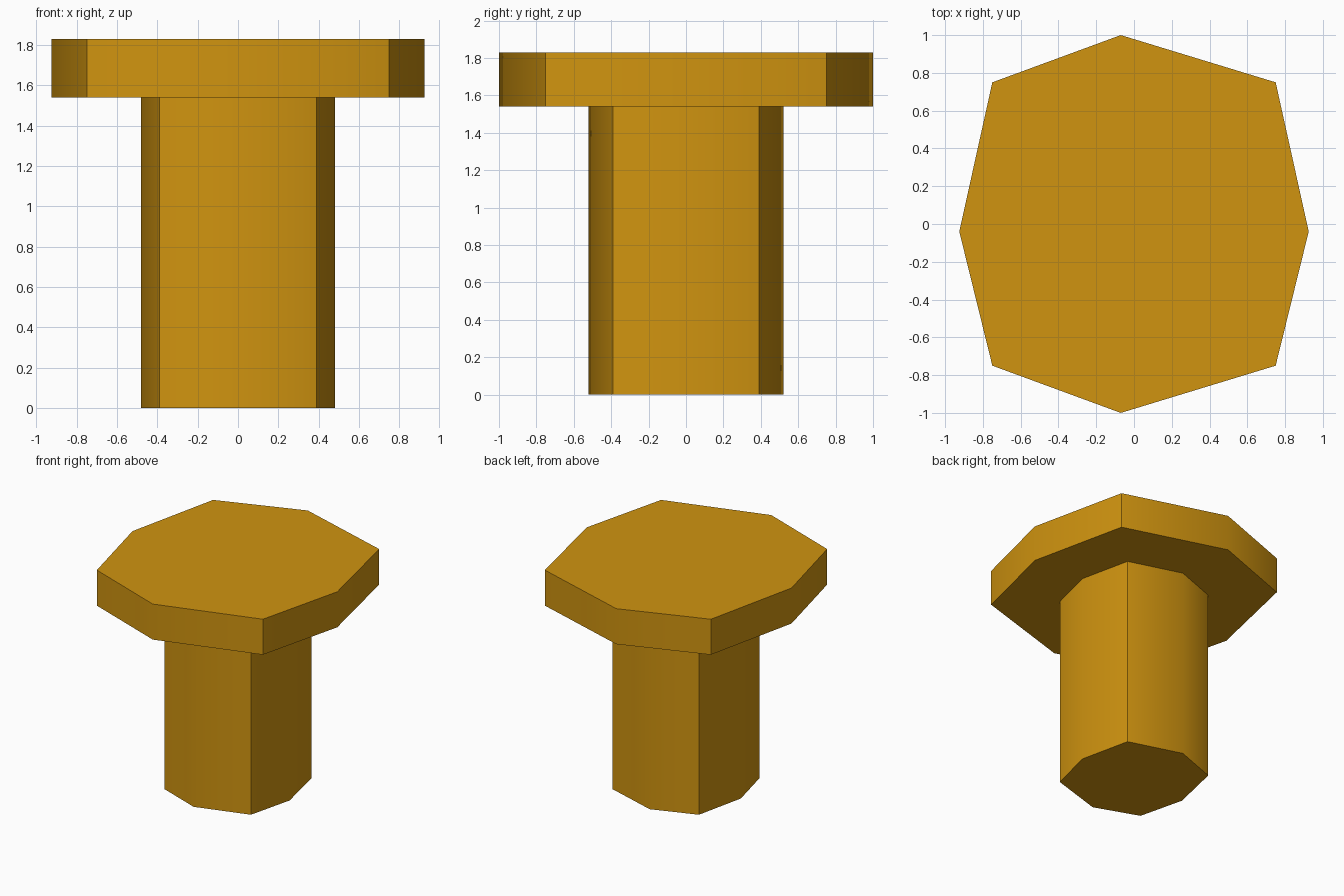
import bpy
import bmesh
import math

cube = bpy.data.objects.get("Cube")
if cube:
    bpy.data.objects.remove(cube, do_unlink=True)

# One flat colour for the whole model
gold = bpy.data.materials.new("golden_ochre")
gold.use_nodes = True
colour = (0.63, 0.295, 0.005, 1.0)
gold.diffuse_color = colour
gold.node_tree.nodes["Principled BSDF"].inputs["Base Color"].default_value = colour

# Uneven eight-sided outline, counter-clockwise from above
OUTLINE = [(-0.07, -1.0), (0.75, -0.75), (0.925, -0.04), (0.75, 0.75),
           (-0.07, 1.0), (-0.75, 0.75), (-0.925, -0.04), (-0.75, -0.75)]
HEAD_BOTTOM, HEAD_TOP = 1.54, 1.83


def prism(name, scale, bottom, top):
    """Extrude the outline straight up between two heights."""
    bm = bmesh.new()
    base = bm.faces.new([bm.verts.new((x * scale, y * scale, bottom))
                         for x, y in reversed(OUTLINE)])
    result = bmesh.ops.extrude_face_region(bm, geom=[base], use_keep_orig=True)
    for item in result["geom"]:
        if isinstance(item, bmesh.types.BMVert):
            item.co.z = top
    bmesh.ops.recalc_face_normals(bm, faces=bm.faces)
    mesh = bpy.data.meshes.new(name)
    bm.to_mesh(mesh)
    bm.free()
    mesh.materials.append(gold)
    obj = bpy.data.objects.new(name, mesh)
    bpy.context.collection.objects.link(obj)
    # Blend the shallow corners, keep the four strong ones sharp
    bpy.ops.object.select_all(action="DESELECT")
    obj.select_set(True)
    bpy.context.view_layer.objects.active = obj
    bpy.ops.object.shade_smooth_by_angle(angle=math.radians(45))
    return obj


# Narrow shaft under a wide head of the same outline
prism("shaft", 0.52, 0.0, HEAD_BOTTOM)
prism("head", 1.0, HEAD_BOTTOM, HEAD_TOP)
